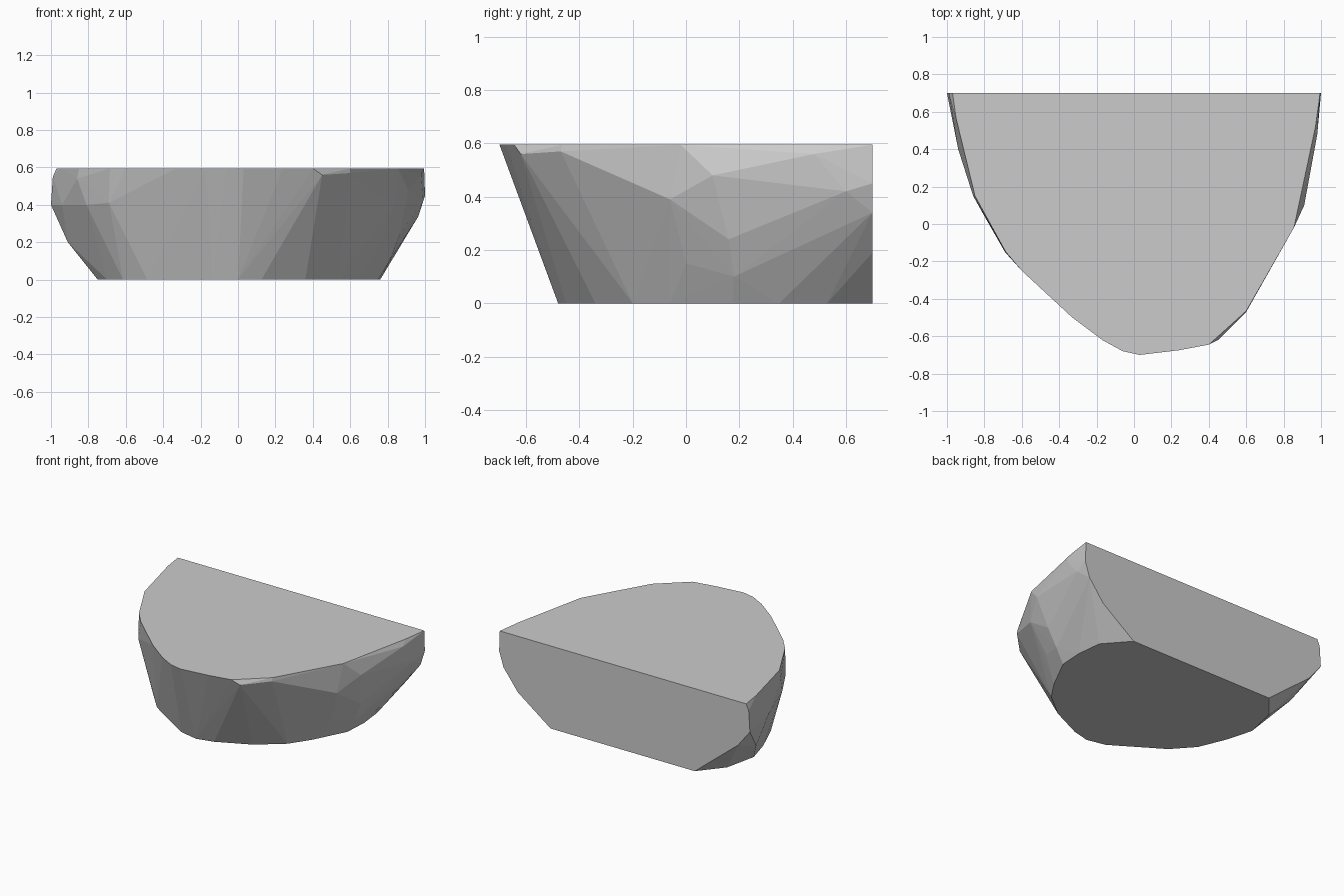
import bpy, bmesh
from math import radians

TOP_Z = 0.595
BACK_Y = 0.7

# Outline of the flat top (x, y), back left round the front to back right
top = [(-0.97, BACK_Y), (-0.95, 0.56), (-0.85, 0.15), (-0.685, -0.15), (-0.6, -0.25),
       (-0.33, -0.5), (-0.17, -0.62), (-0.06, -0.68), (0.03, -0.7), (0.24, -0.675),
       (0.4, -0.645), (0.6, -0.465), (0.855, -0.02), (0.97, 0.52), (0.995, BACK_Y)]

# Outline of the flat base (x, y), same order
base = [(-0.56, BACK_Y), (-0.70, 0.53), (-0.75, 0.3), (-0.70, 0.12), (-0.615, -0.085),
        (-0.485, -0.23), (-0.137, -0.45), (0.0, -0.48), (0.125, -0.45), (0.36, -0.34),
        (0.535, -0.2), (0.63, -0.06), (0.75, 0.175), (0.76, 0.35), (0.74, 0.53),
        (0.59, BACK_Y)]

# Chipped corners on the side and the cut back face (x, y, z)
right_chips = [(0.83, -0.06, 0.39), (0.91, 0.1, 0.48), (0.865, 0.16, 0.24),
               (0.745, 0.0, 0.15), (0.81, 0.18, 0.1), (0.99, 0.6, 0.42),
               (0.98, 0.48, 0.56), (0.6, -0.47, 0.57), (0.45, -0.62, 0.56),
               (0.85, BACK_Y, 0.19), (0.965, BACK_Y, 0.34), (1.0, BACK_Y, 0.45)]
left_chips = [(-0.69, -0.15, 0.41), (-0.86, 0.15, 0.54), (-0.81, 0.06, 0.4),
              (-0.69, -0.04, 0.25), (-0.94, 0.4, 0.4), (-0.91, 0.5, 0.2),
              (-0.905, BACK_Y, 0.28), (-1.0, BACK_Y, 0.4), (-0.99, BACK_Y, 0.55)]

points = [(x, y, TOP_Z) for x, y in top] + [(x, y, 0) for x, y in base]
points += right_chips + left_chips

# Wrap the points in a faceted rock shell
bm = bmesh.new()
for p in points:
    bm.verts.new(p)
bmesh.ops.convex_hull(bm, input=bm.verts[:])
loose = [v for v in bm.verts if not v.link_faces]
bmesh.ops.delete(bm, geom=loose, context='VERTS')
# Merge coplanar triangles into clean flat faces
bmesh.ops.dissolve_limit(bm, angle_limit=radians(0.5), verts=bm.verts[:], edges=bm.edges[:])
bmesh.ops.recalc_face_normals(bm, faces=bm.faces[:])

mesh = bpy.data.meshes.new("half_rock")
bm.to_mesh(mesh)
bm.free()
rock = bpy.data.objects.new("half_rock", mesh)
bpy.context.collection.objects.link(rock)
